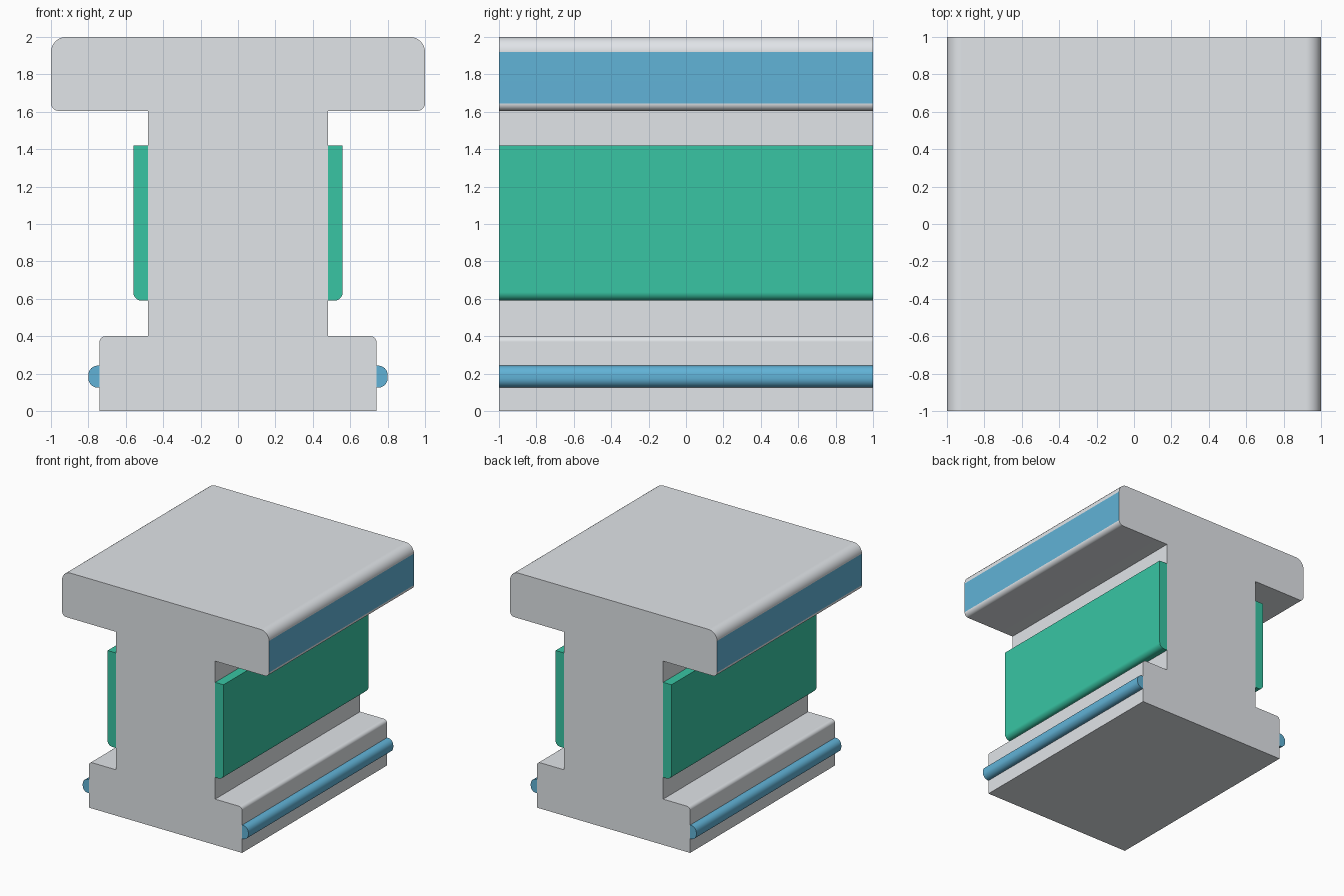
import bpy, bmesh
from math import cos, sin, pi, radians
from mathutils import Vector

if "Cube" in bpy.data.objects:
    bpy.data.objects.remove(bpy.data.objects["Cube"])

DEPTH = 2.0


def material(name, color):
    m = bpy.data.materials.new(name)
    m.diffuse_color = color
    m.use_nodes = True
    m.node_tree.nodes["Principled BSDF"].inputs["Base Color"].default_value = m.diffuse_color
    return m


def rounded(points, steps=6):
    """Replace each (x, z, r) right-angle corner that has a radius by an arc."""
    out = []
    n = len(points)
    for i, (x, z, r) in enumerate(points):
        p = Vector((x, z))
        if r == 0:
            out.append(p)
            continue
        a = (Vector(points[i - 1][:2]) - p).normalized()
        b = (Vector(points[(i + 1) % n][:2]) - p).normalized()
        centre = p + (a + b) * r
        for k in range(steps + 1):
            t = k / steps * pi / 2
            out.append(centre - b * r * cos(t) - a * r * sin(t))
    return out


def extrude_profile(name, points, mats=()):
    """Extrude an x/z profile along the full depth."""
    bm = bmesh.new()
    face = bm.faces.new([bm.verts.new((p.x, -DEPTH / 2, p.y)) for p in rounded(points)])
    ext = bmesh.ops.extrude_face_region(bm, geom=[face], use_keep_orig=True)
    moved = [v for v in ext["geom"] if isinstance(v, bmesh.types.BMVert)]
    bmesh.ops.translate(bm, verts=moved, vec=(0, DEPTH, 0))
    bmesh.ops.recalc_face_normals(bm, faces=bm.faces)
    me = bpy.data.meshes.new(name)
    bm.to_mesh(me)
    bm.free()
    for m in mats:
        me.materials.append(m)
    me.shade_smooth()
    me.set_sharp_from_angle(angle=radians(30))
    ob = bpy.data.objects.new(name, me)
    bpy.context.collection.objects.link(ob)
    wn = ob.modifiers.new("flat_sides", 'WEIGHTED_NORMAL')
    wn.keep_sharp = True
    return ob


def mirror(points, s):
    return [(s * x, z, r) for x, z, r in points]


grey = material("grey", (0.75, 0.78, 0.81, 1))
blue = material("blue", (0.12, 0.45, 0.68, 1))
green = material("green", (0.04, 0.56, 0.37, 1))

# Body: base, web and wide cap as one section
half = [(0.74, 0, 0), (0.74, 0.40, 0.03), (0.48, 0.40, 0), (0.48, 1.605, 0),
        (1.0, 1.605, 0.04), (1.0, 2.0, 0.08)]
body = extrude_profile("body", half + mirror(half, -1)[::-1], (grey, blue))

# Blue bands on the flat sides of the cap
for poly in body.data.polygons:
    if abs(poly.normal.x) > 0.999 and poly.center.z > 1.65:
        poly.material_index = 1

# Side panels and lower rails
panel = [(0.48, 0.59, 0), (0.56, 0.59, 0.045), (0.56, 1.42, 0), (0.48, 1.42, 0)]
rail = [(0.74, 0.125, 0), (0.80, 0.125, 0.05), (0.80, 0.243, 0.05), (0.74, 0.243, 0)]
for side, s in (("right", 1), ("left", -1)):
    extrude_profile(side + "_panel", mirror(panel, s), (green,))
    extrude_profile(side + "_rail", mirror(rail, s), (blue,))
